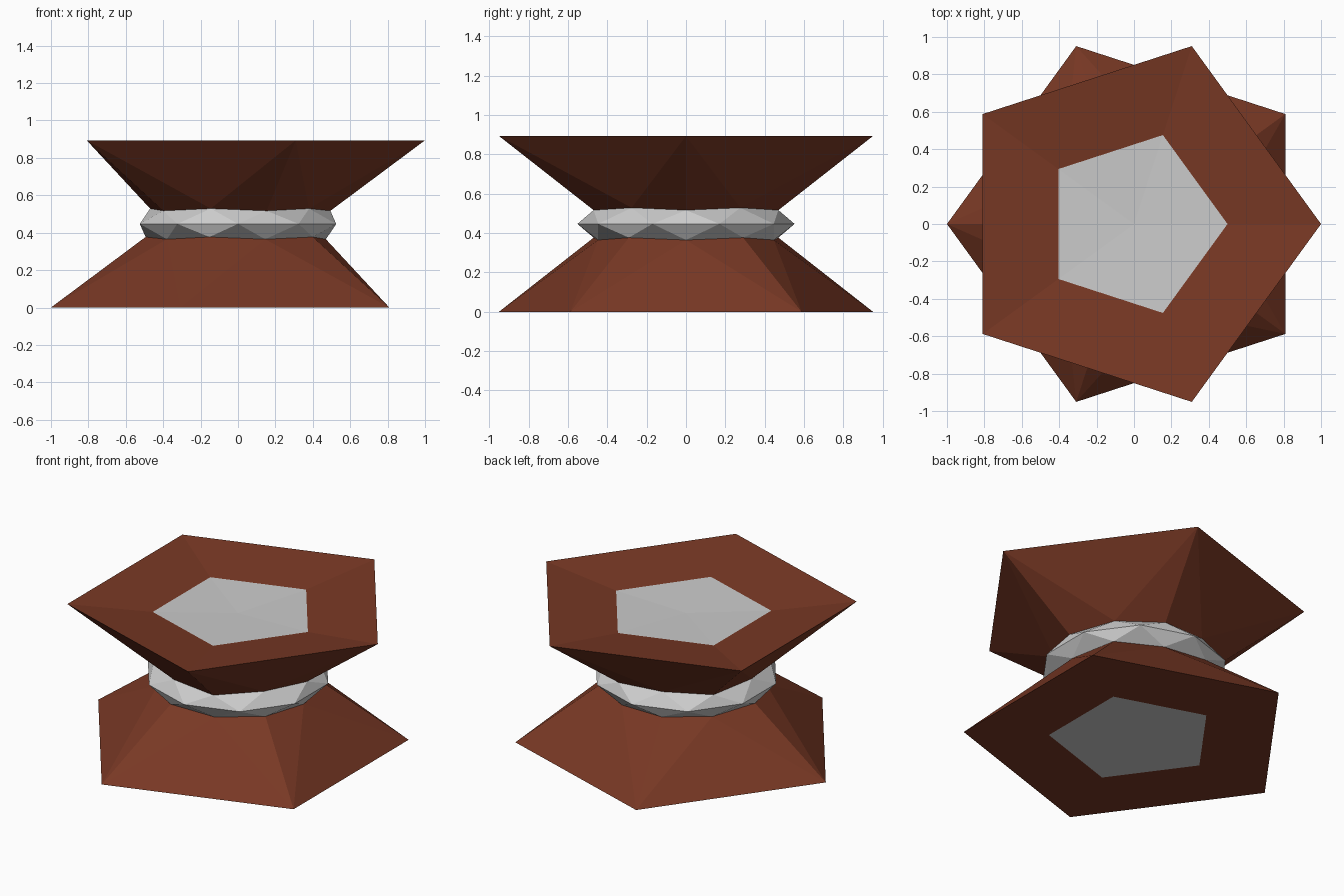
import bpy
import math

if "Cube" in bpy.data.objects:
    bpy.data.objects.remove(bpy.data.objects["Cube"])

MID = 0.447            # height of the waist
R_RIM, R_CAP = 1.0, 0.5
DISH = 0.055           # depth of the dished top


def ring(n, r, z, start=0.0):
    return [(r * math.cos(start + 2 * math.pi * i / n),
             r * math.sin(start + 2 * math.pi * i / n), z) for i in range(n)]


def neck(sign):
    # ten-sided zigzag where a flare meets the waist band (local to MID)
    pts = []
    for i in range(10):
        a = math.pi * i / 5
        r, z = ((0.494, 0.070), (0.47, 0.082))[i % 2]
        pts.append((sign * r * math.cos(a), r * math.sin(a), sign * z))
    return pts


def make(name, verts, faces, mat=None, flip=False):
    me = bpy.data.meshes.new(name)
    me.from_pydata(verts, [], faces)
    ob = bpy.data.objects.new(name, me)
    bpy.context.collection.objects.link(ob)
    ob.location.z = MID
    if mat:
        me.materials.append(mat)
    if flip:
        ob.rotation_euler.y = math.pi


brown = bpy.data.materials.new("brown")
brown.diffuse_color = (0.19, 0.04, 0.018, 1)
brown.use_nodes = True
brown.node_tree.nodes["Principled BSDF"].inputs["Base Color"].default_value = brown.diffuse_color

# pentagonal flares: rim 0-4, cap edge 5-9, neck 10-19
flare_faces = []
for i in range(5):
    j = (i + 1) % 5
    a, b, c = 10 + 2 * i, 11 + 2 * i, 10 + 2 * ((i + 1) % 5)
    flare_faces += [(i, j, 5 + j, 5 + i), (i, a, b), (i, b, j), (j, b, c)]
cap_faces = [(i, (i + 1) % 5, 5) for i in range(5)]

# the top is dished, the base is flat
for name, flip, dish in (("upper", False, DISH), ("lower", True, 0.0)):
    cap = ring(5, R_CAP, MID - dish)
    make(name + "_flare", ring(5, R_RIM, MID) + cap + neck(1),
         flare_faces, brown, flip)
    make(name + "_cap", cap + [(0, 0, MID - dish * 1.2)], cap_faces, None, flip)

# faceted waist band: upper neck 0-9, equator 10-19, lower neck 20-29
low = neck(-1)
low = [low[(5 - i) % 10] for i in range(10)]
band_faces = []
for i in range(10):
    j = (i + 1) % 10
    band_faces += [(i, 10 + i, j), (j, 10 + i, 10 + j),
                   (10 + i, 20 + i, 20 + j), (10 + i, 20 + j, 10 + j)]
make("waist_band", neck(1) + ring(10, 0.552, 0, math.pi / 10) + low, band_faces)
